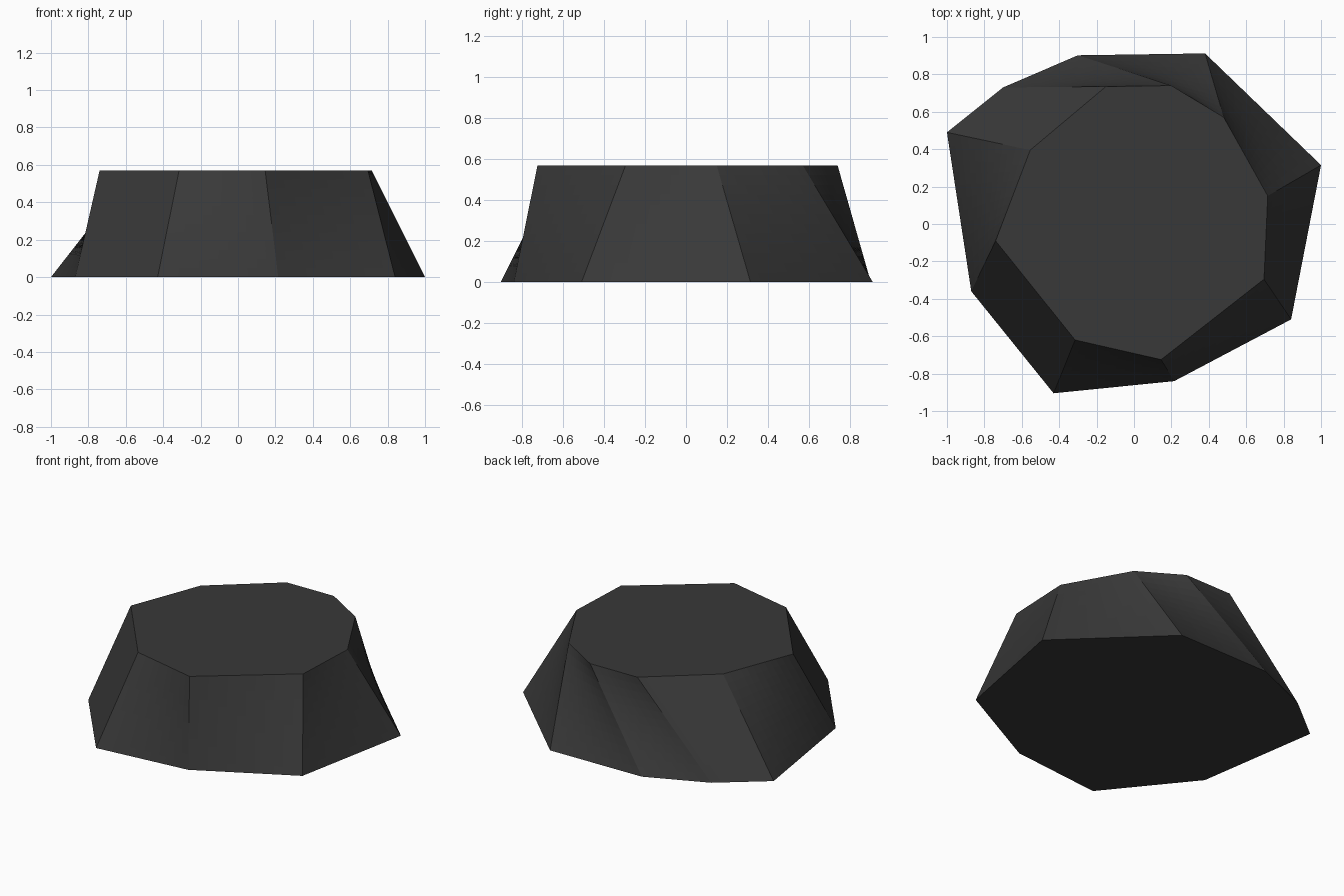
import bpy, bmesh
from mathutils import Vector

if "Cube" in bpy.data.objects:
    bpy.data.objects.remove(bpy.data.objects["Cube"])

HEIGHT = 0.57
STEPS = 12

# Matching corners of the base and top outlines, counter-clockwise
BASE = [(-0.43, -0.905), (0.215, -0.84), (0.84, -0.51), (1.0, 0.315), (0.38, 0.912),
        (-0.30, 0.902), (-0.70, 0.73), (-1.0, 0.49), (-0.87, -0.36)]
TOP = [(-0.315, -0.62), (0.145, -0.725), (0.695, -0.295), (0.715, 0.15), (0.48, 0.57),
       (0.20, 0.74), (-0.15, 0.735), (-0.555, 0.395), (-0.74, -0.09)]


def outline(points, z):
    """Closed outline with each side split into STEPS pieces."""
    corners = [Vector((x, y, z)) for x, y in points]
    return [a.lerp(b, i / STEPS)
            for a, b in zip(corners, corners[1:] + corners[:1])
            for i in range(STEPS)]


bm = bmesh.new()

# Rings between the two outlines give the ruled, slightly twisted sides
low, high = outline(BASE, 0), outline(TOP, HEIGHT)
rings = [[bm.verts.new(a.lerp(b, r / STEPS)) for a, b in zip(low, high)]
         for r in range(STEPS + 1)]
n = len(low)
for r0, r1 in zip(rings, rings[1:]):
    for i in range(n):
        j = (i + 1) % n
        bm.faces.new((r0[i], r0[j], r1[j], r1[i]))

# Flat base and top
bm.faces.new(list(reversed(rings[0])))
bm.faces.new(rings[-1])

mesh = bpy.data.meshes.new("faceted_block")
bm.to_mesh(mesh)
bm.free()
block = bpy.data.objects.new("faceted_block", mesh)
bpy.context.collection.objects.link(block)

# Dark charcoal surface
charcoal = bpy.data.materials.new("charcoal")
charcoal.diffuse_color = (0.04, 0.04, 0.04, 1)
charcoal.use_nodes = True
charcoal.node_tree.nodes["Principled BSDF"].inputs["Base Color"].default_value = charcoal.diffuse_color
mesh.materials.append(charcoal)
